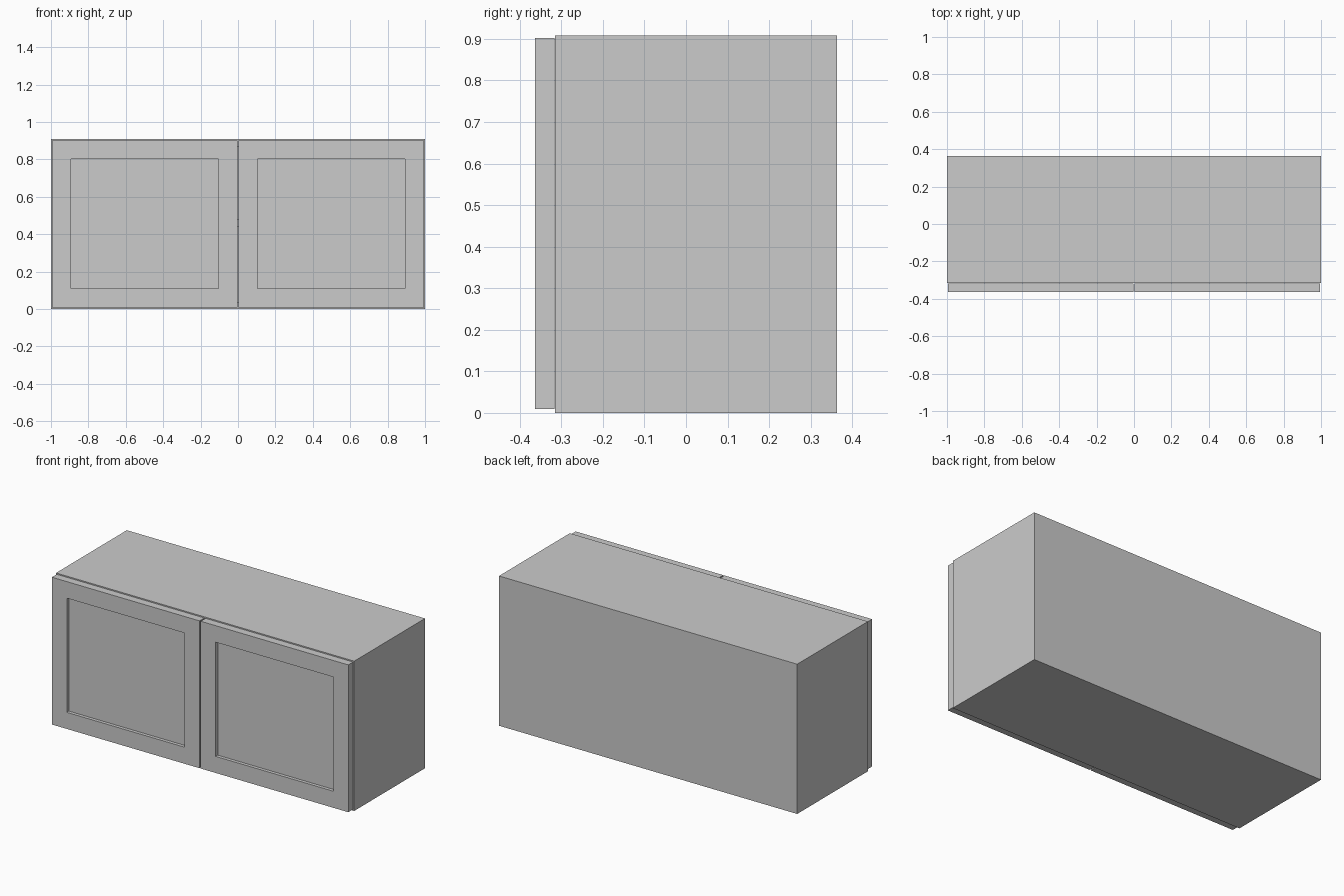
import bpy, bmesh
from mathutils import Vector

if "Cube" in bpy.data.objects:
    bpy.data.objects.remove(bpy.data.objects["Cube"])


def box(name, lo, hi):
    """Box spanning two opposite corners, returned as an object."""
    lo, hi = Vector(lo), Vector(hi)
    bm = bmesh.new()
    bmesh.ops.create_cube(bm, size=1)
    for v in bm.verts:
        v.co = (lo + hi) / 2 + v.co * (hi - lo)
    mesh = bpy.data.meshes.new(name)
    bm.to_mesh(mesh)
    bm.free()
    obj = bpy.data.objects.new(name, mesh)
    bpy.context.collection.objects.link(obj)
    return obj


def span(a, b):
    return min(a, b), max(a, b)


W, H, T = 1.0, 0.908, 0.038          # half width, height, board thickness
FRONT, BACK = -0.315, 0.363          # carcass depth range
BACK_T = 0.02
INNER = W - T
DOOR_FRONT, DOOR_BACK = -0.363, -0.317
FRAME, RECESS = 0.142, 0.02          # door frame width, panel depth


def door(name, side):
    x0, x1 = span(side * 0.004, side * 0.994)
    obj = box(name, (x0, DOOR_FRONT, 0.009), (x1, DOOR_BACK, 0.902))
    bm = bmesh.new()
    bm.from_mesh(obj.data)
    bm.normal_update()
    face = next(f for f in bm.faces if f.normal.y < -0.9)
    # recessed centre panel
    bmesh.ops.inset_region(bm, faces=[face], thickness=FRAME)
    panel = bmesh.ops.extrude_discrete_faces(bm, faces=[face])["faces"][0]
    bmesh.ops.translate(bm, verts=panel.verts, vec=(0, RECESS, 0))
    bmesh.ops.recalc_face_normals(bm, faces=bm.faces)
    bm.to_mesh(obj.data)
    bm.free()


# side panels and doors
for label, s in (("left", -1), ("right", 1)):
    x0, x1 = span(s * INNER, s * W)
    box(f"{label}_side_panel", (x0, FRONT, 0), (x1, BACK, H))
    door(f"{label}_door", s)

# top, bottom and middle shelf boards
for name, z in (("bottom_panel", 0), ("middle_shelf", 0.44), ("top_panel", H - T)):
    box(name, (-INNER, FRONT, z), (INNER, BACK - BACK_T, z + T))

# back panel
box("back_panel", (-INNER, BACK - BACK_T, 0), (INNER, BACK, H))
